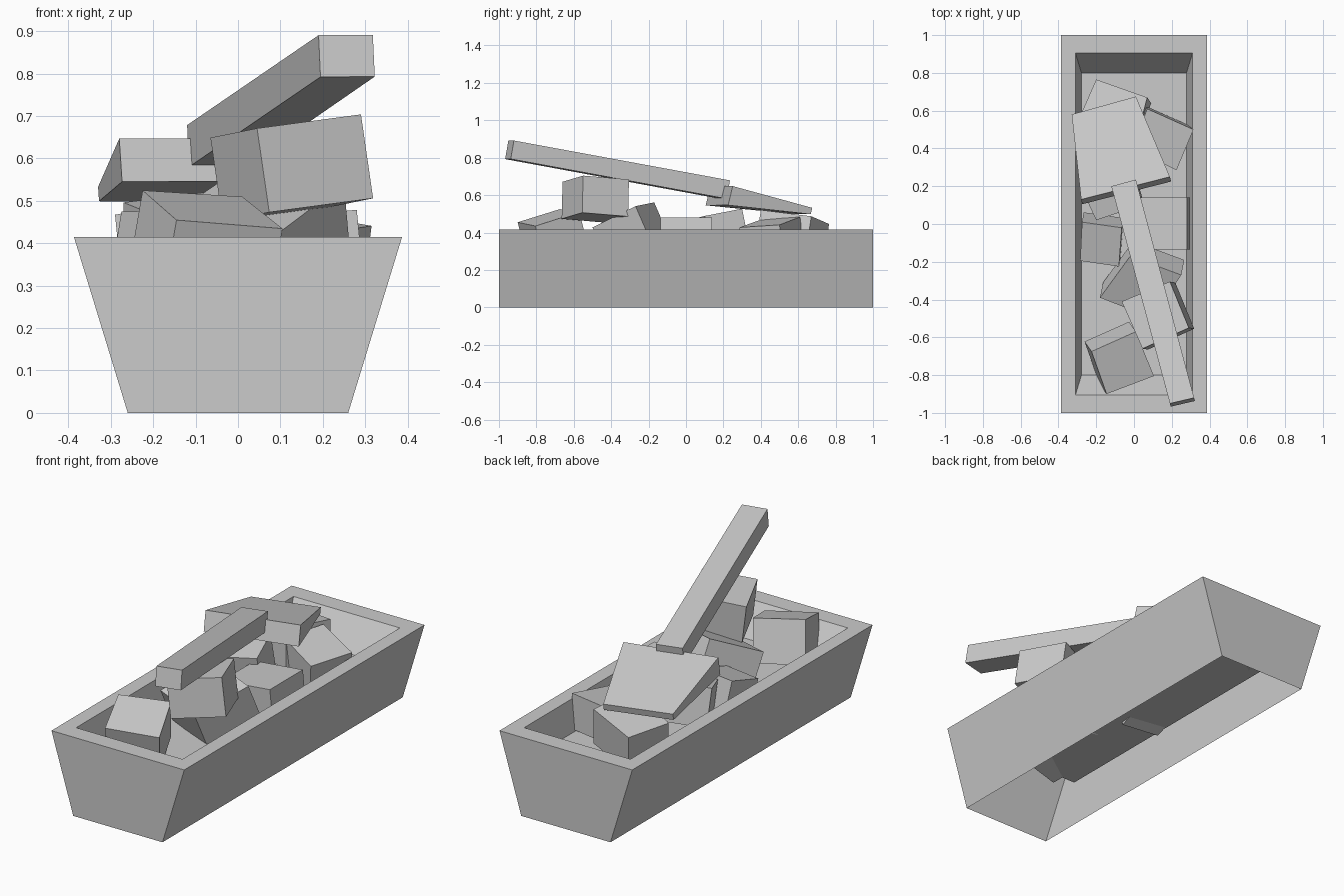
import bpy
import bmesh
from mathutils import Vector

if "Cube" in bpy.data.objects:
    bpy.data.objects.remove(bpy.data.objects["Cube"])

grey = bpy.data.materials.new("stone_grey")
grey.use_nodes = True
colour = (0.6, 0.6, 0.6, 1)
grey.diffuse_color = colour
grey.node_tree.nodes["Principled BSDF"].inputs["Base Color"].default_value = colour


def finish(name, bm, recalc=True):
    if recalc:
        bmesh.ops.recalc_face_normals(bm, faces=bm.faces)
    mesh = bpy.data.meshes.new(name)
    bm.to_mesh(mesh)
    bm.free()
    mesh.materials.append(grey)
    obj = bpy.data.objects.new(name, mesh)
    bpy.context.collection.objects.link(obj)
    return obj


def bridge(bm, lower, upper):
    n = len(lower)
    for i in range(n):
        j = (i + 1) % n
        bm.faces.new((lower[i], lower[j], upper[j], upper[i]))


def block(name, outline, height, slope, depth):
    """Tilted block: plan outline of its top, mean height, slope in x and y,
    and thickness along the first and the second pair of corners."""
    bm = bmesh.new()
    cx = sum(p[0] for p in outline) / len(outline)
    cy = sum(p[1] for p in outline) / len(outline)
    normal = Vector((-slope[0], -slope[1], 1)).normalized()
    top, bottom = [], []
    for i, (x, y) in enumerate(outline):
        z = height + slope[0] * (x - cx) + slope[1] * (y - cy)
        corner = Vector((x, y, z))
        top.append(bm.verts.new(corner))
        bottom.append(bm.verts.new(corner - normal * depth[i // 2]))
    bm.faces.new(top)
    bm.faces.new(bottom[::-1])
    bridge(bm, bottom, top)
    return finish(name, bm)


# Trough: open underneath, flared sides, flat rim and a shallow basin
bm = bmesh.new()
rings = []
for hx, hy, z in ((0.26, 1, 0), (0.387, 1, 0.415), (0.31, 0.905, 0.415), (0.278, 0.8, 0.26)):
    rings.append([bm.verts.new((sx * hx, sy * hy, z))
                  for sx, sy in ((-1, -1), (1, -1), (1, 1), (-1, 1))])
for lower, upper in zip(rings, rings[1:]):
    bridge(bm, lower, upper)
bm.faces.new(rings[-1])
finish("trough", bm, recalc=False)

# Long beam and flat wedge lying on top of the heap
block("long_beam", ((-0.12, 0.2), (0.01, 0.235), (0.318, -0.92), (0.19, -0.95)),
      0.785, (0.046, -0.172), (0.1, 0.1))
block("wedge_slab", ((-0.33, 0.58), (0.01, 0.675), (0.19, 0.25), (-0.28, 0.13)),
      0.59, (0.065, -0.246), (0.035, 0.105))

# Rubble blocks filling the basin
block("upper_block", ((0.19, -0.305), (-0.065, -0.41), (0.045, -0.66), (0.29, -0.55)),
      0.677, (0.145, -0.024), (0.2, 0.2))
block("front_block", ((-0.225, -0.675), (0.01, -0.57), (0.105, -0.805), (-0.145, -0.9)),
      0.481, (-0.175, 0.249), (0.22, 0.22))
block("middle_block", ((-0.02, -0.17), (0.25, -0.27), (0.1, -0.5), (-0.18, -0.39)),
      0.495, (0.0875, 0.436), (0.2, 0.2))
block("left_block", ((-0.275, 0.01), (-0.065, -0.02), (-0.08, -0.225), (-0.285, -0.195)),
      0.445, (0.05, 0.3), (0.18, 0.18))
block("right_block", ((0, 0.14), (0.28, 0.14), (0.28, -0.135), (0, -0.135)),
      0.465, (0.1, 0), (0.2, 0.2))
block("right_back_block", ((0.07, 0.61), (0.315, 0.5), (0.225, 0.285), (-0.01, 0.4)),
      0.455, (-0.12, 0.116), (0.18, 0.18))
block("rear_block", ((-0.2, 0.765), (0.07, 0.67), (0, 0.4), (-0.29, 0.56)),
      0.48, (0.1, -0.15), (0.2, 0.2))
block("centre_block", ((-0.27, 0.17), (-0.02, 0.3), (0.04, 0.1), (-0.2, 0.02)),
      0.495, (0.02, 0.2), (0.2, 0.2))
